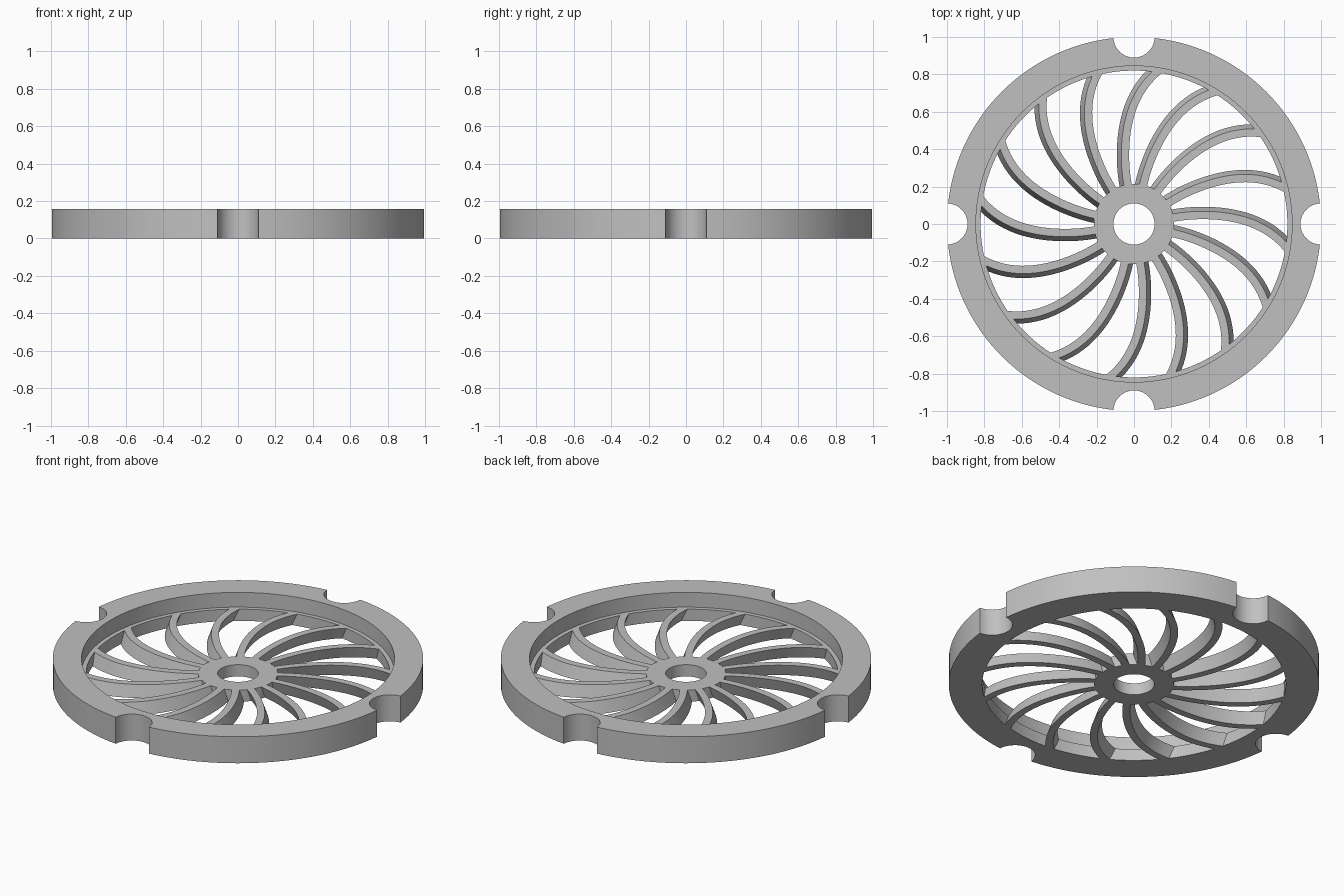
import bpy, bmesh, math

cube = bpy.data.objects.get("Cube")
if cube:
    bpy.data.objects.remove(cube)

HEIGHT, WEB = 0.158, 0.07            # rim height, height of hub and blades
RIM_IN, LEDGE_R = 0.82, 0.845        # inner radius below and above the ledge
NOTCH_R, HUB_R, BORE_R = 0.11, 0.215, 0.11
BLADES, BLADE_W, LEAN = 16, 0.065, 0.024

grey = bpy.data.materials.new("plain grey")
grey.use_nodes = True
colour = (0.53, 0.53, 0.53, 1)
grey.diffuse_color = colour
grey.node_tree.nodes["Principled BSDF"].inputs["Base Color"].default_value = colour


def polar(r, a, z):
    return (r * math.cos(a), r * math.sin(a), z)


def skin(bm, sections, closed):
    """Join equal cross-sections with quads, capping the ends if open."""
    loops = [[bm.verts.new(p) for p in s] for s in sections]
    pairs = list(zip(loops, loops[1:]))
    if closed:
        pairs.append((loops[-1], loops[0]))
    else:
        bm.faces.new(loops[0])
        bm.faces.new(loops[-1])
    n = len(loops[0])
    for a, b in pairs:
        for i in range(n):
            j = (i + 1) % n
            bm.faces.new((a[i], a[j], b[j], b[i]))


def finish(bm, name):
    bmesh.ops.recalc_face_normals(bm, faces=bm.faces)
    mesh = bpy.data.meshes.new(name)
    bm.to_mesh(mesh)
    bm.free()
    mesh.materials.append(grey)
    obj = bpy.data.objects.new(name, mesh)
    bpy.context.collection.objects.link(obj)
    bpy.ops.object.select_all(action="DESELECT")
    obj.select_set(True)
    bpy.context.view_layer.objects.active = obj
    bpy.ops.object.shade_smooth_by_angle(angle=math.radians(30))


# Rim: stepped section swept round, its outside following four round notches
outline = []
edge = math.asin(NOTCH_R)
for q in range(4):
    turn = q * math.pi / 2
    for i in range(21):
        t = math.pi / 2 + edge + (math.pi - 2 * edge) * i / 20
        x, y = 1 + NOTCH_R * math.cos(t), -NOTCH_R * math.sin(t)
        outline.append((math.hypot(x, y), turn + math.atan2(y, x)))
    start = edge + 0.0005
    for i in range(31):
        outline.append((1, turn + start + (math.pi / 2 - 2 * start) * i / 30))
bm = bmesh.new()
skin(bm, [[polar(r, a, z) for r, z in (
    (ro, HEIGHT), (ro, 0), (RIM_IN, 0), (RIM_IN, WEB), (LEDGE_R, WEB), (LEDGE_R, HEIGHT))]
    for ro, a in outline], True)
finish(bm, "notched_rim")

# Hub: flat washer
bm = bmesh.new()
skin(bm, [[polar(r, math.tau * i / 64, z) for r, z in (
    (HUB_R, WEB), (HUB_R, 0), (BORE_R, 0), (BORE_R, WEB))] for i in range(64)], True)
finish(bm, "hub")

# Blades: curved, leaning vanes between hub and rim
SWEEP = ((0.23, 24.8), (0.362, 19.2), (0.636, 9.0), (0.82, 0))


def sweep(r):
    """Smooth blade angle through the sweep points."""
    total = 0
    for rk, ak in SWEEP:
        for rj, _ in SWEEP:
            if rj != rk:
                ak *= (r - rj) / (rk - rj)
        total += ak
    return math.radians(total)


def blade_section(r, turn):
    slope = r * (sweep(r + 0.001) - sweep(r - 0.001)) / 0.002
    def at(offset, z):
        return polar(r, turn + sweep(r) - offset * math.hypot(1, slope) / r, z)
    return [at(0, 0), at(BLADE_W - LEAN, 0), at(BLADE_W, WEB), at(LEAN, WEB)]


bm = bmesh.new()
r0, r1, steps = HUB_R - 0.003, RIM_IN + 0.002, 20
for k in range(BLADES):
    turn = math.radians(-4.5) + math.tau * k / BLADES
    skin(bm, [blade_section(r0 + (r1 - r0) * i / steps, turn) for i in range(steps + 1)], False)
finish(bm, "blades")
